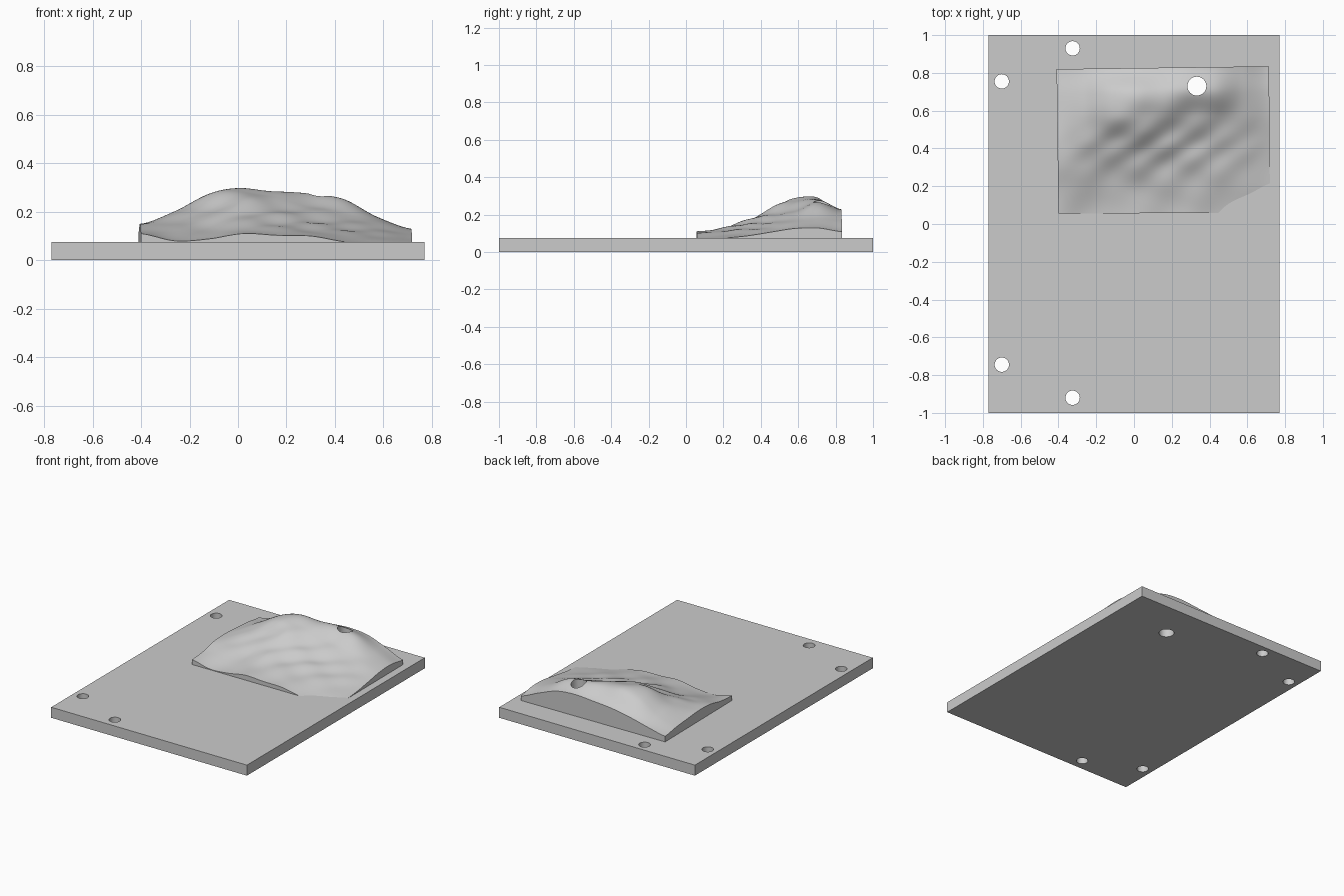
import bpy
import bmesh
import math
from mathutils import Vector

old = bpy.data.objects.get("Cube")
if old:
    bpy.data.objects.remove(old)

GREY = (0.6, 0.6, 0.6, 1.0)
grey = bpy.data.materials.new("plain grey")
grey.use_nodes = True
grey.diffuse_color = GREY
grey.node_tree.nodes["Principled BSDF"].inputs["Base Color"].default_value = GREY


def make_object(name, bm):
    bmesh.ops.recalc_face_normals(bm, faces=bm.faces)
    mesh = bpy.data.meshes.new(name)
    bm.to_mesh(mesh)
    bm.free()
    mesh.materials.append(grey)
    obj = bpy.data.objects.new(name, mesh)
    bpy.context.collection.objects.link(obj)
    return obj


def smooth(obj, degrees):
    bpy.ops.object.select_all(action="DESELECT")
    obj.select_set(True)
    bpy.context.view_layer.objects.active = obj
    bpy.ops.object.shade_smooth_by_angle(angle=math.radians(degrees))


# Terrain heights in thousandths, rows from front to back, columns from -x to +x
HEIGHTS = [
    [110, 80, 88, 110, 103, 100, 76, 62, 50],
    [120, 112, 108, 125, 125, 115, 100, 82, 72],
    [145, 150, 150, 165, 155, 140, 125, 105, 85],
    [150, 185, 205, 225, 200, 175, 150, 130, 105],
    [142, 200, 265, 285, 255, 220, 195, 160, 125],
    [132, 180, 262, 290, 282, 276, 250, 180, 128],
    [115, 145, 180, 205, 218, 228, 215, 165, 108],
]


def spline(values, t):
    """Smooth curve through evenly spaced values, t from 0 to 1."""
    last = len(values) - 1
    i = min(int(t * last), last - 1)
    f = t * last - i
    a, b, c, d = (values[min(max(i + k, 0), last)] for k in (-1, 0, 1, 2))
    return b + f / 2 * (c - a + f * (2 * a - 5 * b + 4 * c - d
                                     + f * (3 * (b - c) + d - a)))


def height(u, v):
    z = spline([spline(row, u) for row in HEIGHTS], v) / 1000
    # Small gullies running diagonally, fading out at the borders
    fade = math.sin(math.pi * u) * math.sin(math.pi * v)
    gullies = math.sin(30 * u - 17 * v + 2 * math.sin(7 * v))
    folds = math.sin(19 * u + 23 * v)
    return max(z + fade * (0.005 * gullies + 0.003 * folds), 0.05)


# Mountain: height grid over a slightly skewed rectangle, walled down into the plate
CORNERS = [Vector(c) for c in ((-0.4, 0.055), (0.72, 0.06), (-0.41, 0.82), (0.715, 0.835))]
NX, NY, FLOOR = 90, 62, 0.04
bm = bmesh.new()
grid = []
for j in range(NY + 1):
    v = j / NY
    row = []
    for i in range(NX + 1):
        u = i / NX
        front = CORNERS[0].lerp(CORNERS[1], u)
        back = CORNERS[2].lerp(CORNERS[3], u)
        p = front.lerp(back, v)
        row.append(bm.verts.new((p.x, p.y, height(u, v))))
    grid.append(row)
for j in range(NY):
    for i in range(NX):
        bm.faces.new((grid[j][i], grid[j][i + 1], grid[j + 1][i + 1], grid[j + 1][i]))
rim = (grid[0][:-1] + [r[-1] for r in grid[:-1]]
       + grid[-1][:0:-1] + [r[0] for r in grid[:0:-1]])
base = [bm.verts.new((v.co.x, v.co.y, FLOOR)) for v in rim]
for k in range(len(rim)):
    n = (k + 1) % len(rim)
    bm.faces.new((rim[k], base[k], base[n], rim[n]))
bm.faces.new(base)
mountain = make_object("mountain", bm)

# Base plate
bm = bmesh.new()
bmesh.ops.create_cube(bm, size=1)
bmesh.ops.scale(bm, vec=(1.54, 2, 0.075), verts=bm.verts)
bmesh.ops.translate(bm, vec=(0, 0, 0.0375), verts=bm.verts)
plate = make_object("base_plate", bm)

# Round holes: four along the left margin and one through the mountain
HOLES = [(-0.7, 0.755, 0.038), (-0.325, 0.93, 0.038), (-0.7, -0.745, 0.038),
         (-0.325, -0.92, 0.038), (0.333, 0.73, 0.05)]
bm = bmesh.new()
for x, y, r in HOLES:
    made = bmesh.ops.create_cone(bm, cap_ends=True, segments=32, radius1=r, radius2=r, depth=1)
    bmesh.ops.translate(bm, vec=(x, y, 0.1), verts=made["verts"])
cutter = make_object("hole_cutter", bm)
cutter.hide_render = True

for obj in (plate, mountain):
    cut = obj.modifiers.new("holes", "BOOLEAN")
    cut.operation = "DIFFERENCE"
    cut.solver = "EXACT"
    cut.object = cutter
    bpy.context.view_layer.objects.active = obj
    bpy.ops.object.modifier_apply(modifier=cut.name)
    smooth(obj, 35)
bpy.data.objects.remove(cutter)
